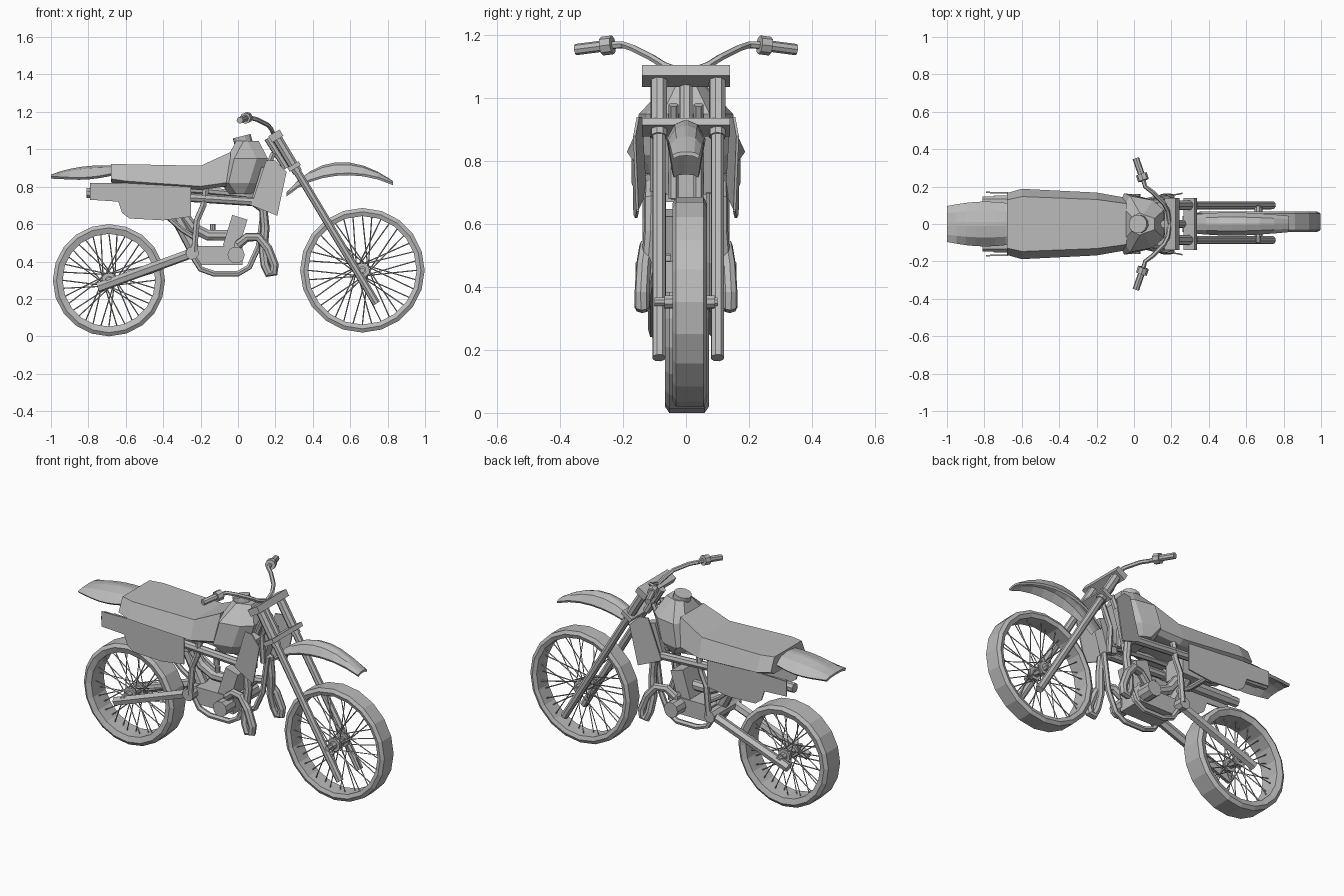
import bpy, bmesh
from math import cos, sin, pi
from mathutils import Vector, Matrix

if "Cube" in bpy.data.objects:
    bpy.data.objects.remove(bpy.data.objects["Cube"])

grey = bpy.data.materials.new("plain grey")
grey.use_nodes = True
grey.diffuse_color = (.5, .5, .5, 1)
grey.node_tree.nodes["Principled BSDF"].inputs["Base Color"].default_value = grey.diffuse_color


def finish(name, bm, mirrored=False):
    bmesh.ops.recalc_face_normals(bm, faces=bm.faces)
    mesh = bpy.data.meshes.new(name)
    bm.to_mesh(mesh)
    bm.free()
    mesh.materials.append(grey)
    obj = bpy.data.objects.new(name, mesh)
    bpy.context.collection.objects.link(obj)
    if mirrored:
        modifier = obj.modifiers.new("Mirror", "MIRROR")
        modifier.use_axis = (False, True, False)
        modifier.use_mirror_merge = False


def skin(bm, rings, closed=False):
    """Join rings of points with quads, capping the ends unless closed."""
    loops = [[bm.verts.new(point) for point in ring] for ring in rings]
    pairs = list(zip(loops, loops[1:]))
    if closed:
        pairs.append((loops[-1], loops[0]))
    else:
        bm.faces.new(loops[0])
        bm.faces.new(loops[-1])
    for a, b in pairs:
        for i in range(len(a)):
            bm.faces.new((a[i - 1], a[i], b[i], b[i - 1]))


def sweep(bm, path, radius, sides):
    """Carry a regular polygon along a path without twisting it."""
    points = [Vector(p) for p in path]
    across, rings = Vector((.1, .9, .3)), []
    for i, point in enumerate(points):
        ahead = points[min(i + 1, len(points) - 1)] - points[max(i - 1, 0)]
        ahead.normalize()
        across = (across - ahead * across.dot(ahead)).normalized()
        other = ahead.cross(across)
        turns = [2 * pi * k / sides for k in range(sides)]
        rings.append([point + (across * cos(t) + other * sin(t)) * radius for t in turns])
    skin(bm, rings)


def rod(name, path, radius, sides=6, mirrored=False):
    bm = bmesh.new()
    sweep(bm, path, radius, sides)
    finish(name, bm, mirrored)


def tube(name, path, radius, y=0, sides=6):
    """A tube in an upright plane; off the centre plane it comes as a pair."""
    rod(name, [(x, y, z) for x, z in path], radius, sides, mirrored=y > 0)


def axle(name, spot, radius, inner, outer, sides=8):
    """A pair of round bars pointing sideways."""
    x, z = spot
    rod(name, [(x, inner, z), (x, outer, z)], radius, sides, mirrored=True)


def box(name, spot, size, tilt=0, y=0):
    bm = bmesh.new()
    place = Matrix.Translation((spot[0], y, spot[-1])) @ Matrix.Rotation(tilt, 4, "Y")
    bmesh.ops.create_cube(bm, size=1, matrix=place @ Matrix.Diagonal((*size, 1)))
    finish(name, bm, mirrored=y > 0)


def loft(name, halves):
    """Each half outline is mirrored across the centre plane, then joined."""
    bm = bmesh.new()
    skin(bm, [half + [(x, -y, z) for x, y, z in reversed(half)] for half in halves])
    finish(name, bm)


def plate(name, outline, y_back, y_front):
    """A thin pair of sheets that flare evenly from back to front."""
    back = min(x for x, z in outline)
    length = max(x for x, z in outline) - back
    bm = bmesh.new()
    skin(bm, [[(x, y_back + (y_front - y_back) * (x - back) / length + shift, z)
               for x, z in outline] for shift in (0, .008)])
    finish(name, bm, mirrored=True)


def fender(name, start, peak, end, width, tip, steps=8):
    """An arched strip along a curve; tip is the share of width kept at its ends."""
    start, peak, end = Vector(start), Vector(peak), Vector(end)
    halves = []
    for i in range(steps + 1):
        t = i / steps
        x, z = start * (1 - t) ** 2 + peak * 2 * t * (1 - t) + end * t * t
        swell = sin(pi * t)
        half_width = width * (tip + (1 - tip) * swell)
        drop = .01 + .05 * swell
        arch = [(share, z - drop * share ** 3) for share in (.1, .6, 1)]
        outer = [(x, half_width * share, height) for share, height in arch]
        inner = [(x, y * .9, height - .012) for x, y, height in reversed(outer)]
        halves.append(outer + inner)
    loft(name, halves)


def wheel(name, centre, radius, rim, half_width, sides=20, spokes=36):
    def at(distance, angle, y):
        return centre + Vector((distance * cos(angle), y, distance * sin(angle)))

    # tyre with a bevelled tread
    half = [(rim, half_width * .85), (radius - .02, half_width), (radius, half_width * .8)]
    profile = half + [(r, -y) for r, y in reversed(half)]
    bm = bmesh.new()
    skin(bm, [[at(r, 2 * pi * i / sides, y) for r, y in profile]
              for i in range(sides)], closed=True)
    finish(name + "_tyre", bm)

    # hub with a flange on each side
    bm = bmesh.new()
    sweep(bm, [at(0, 0, -.08), at(0, 0, .08)], radius=.022, sides=8)
    for side in (-1, 1):
        sweep(bm, [at(0, 0, side * .03), at(0, 0, side * .05)], radius=.04, sides=8)
    finish(name + "_hub", bm)

    # crossed spokes
    bm = bmesh.new()
    for i in range(spokes):
        angle = 2 * pi * i / spokes
        lean = .9 if i // 2 % 2 else -.9
        side = .04 if i % 2 else -.04
        path = [at(.036, angle + lean, side), at(rim, angle, side * .3)]
        sweep(bm, path, radius=.0033, sides=4)
    finish(name + "_spokes", bm)


FRONT_HUB = Vector((.665, .012, .353))
REAR_HUB = Vector((-.69, .003, .3))
wheel("front_wheel", FRONT_HUB, radius=.333, rim=.29, half_width=.055)
wheel("rear_wheel", REAR_HUB, radius=.3, rim=.248, half_width=.07)

# front fork, clamps and steering head
FORK_FOOT = Vector((.74, .007, .175))
FORK_AXIS = Vector((-.6, 0, 1)).normalized()
FORK_TILT = -.54


def on_fork(distance, y=0):
    return FORK_FOOT + FORK_AXIS * distance + Vector((0, y, 0))


for side, y in (("right", -.093), ("left", .093)):
    rod(side + "_fork_leg", [on_fork(0, y), on_fork(.9, y)], radius=.022, sides=8)
    rod(side + "_fork_upper", [on_fork(.82, y), on_fork(1.06, y)], radius=.027, sides=8)
for name, distance, height in (("upper_clamp", 1.045, .04), ("lower_clamp", .855, .025)):
    box(name, on_fork(distance, -.01), (.07, .28, height), FORK_TILT)
tube("steering_head", [(.16, 1.06), (.26, .9)], radius=.022, sides=8)
axle("front_axle", FRONT_HUB.xz, radius=.014, inner=.05, outer=.1)

# handlebar with collars and grips
grip_start, grip_end = Vector((.045, .25, 1.168)), Vector((.01, .35, 1.155))
bend = [(.19, 0, 1.08), (.18, .07, 1.105), (.16, .11, 1.13), (.1, .17, 1.16), (.06, .2, 1.17)]
rod("handlebar", bend + [grip_start, grip_end], radius=.012, mirrored=True)
rod("hand_grips", [grip_start, grip_end], radius=.018, sides=8, mirrored=True)
collar = (grip_end - grip_start) * .17
rod("grip_collars", [grip_start - collar, grip_start + collar], .03, 8, mirrored=True)

# fenders
fender("front_fender", (.26, .77), (.5, 1.06), (.83, .83), width=.062, tip=.7)
fender("rear_fender", (-1, .865), (-.8, .94), (-.58, .9), width=.12, tip=.8)

# seat, rising to its nose against the tank
loft("seat", [[(x, .78 * width, top), (x, width, top - depth),
               (x, .8 * width, top - depth - .02)]
              for x, width, top, depth in ((-.68, .165, .922, .08), (-.6, .188, .92, .09),
                                           (-.2, .168, .912, .11), (-.04, .14, .985, .16))])

# fuel tank and cap
loft("fuel_tank", [[(back, width * .6, z), (back + .04, width, z),
                    (front - .06, width * .85, z), (front, width * .5, z)]
                   for z, back, front, width in ((.76, -.05, .09, .13), (.82, -.09, .12, .165),
                                                 (.95, -.06, .16, .15), (1.045, -.01, .11, .06))])
tube("fuel_cap", [(.03, 1.03), (.02, 1.07)], radius=.05, sides=12)

# thin panels, with the radiators behind the front pair
plate("radiator_shrouds", [(.15, .94), (.2, .94), (.26, .88), (.21, .645), (.07, .7)],
      y_back=.125, y_front=.16)
plate("side_panels", [(-.79, .82), (-.25, .82), (-.25, .64), (-.4, .62), (-.58, .63),
                      (-.62, .66), (-.64, .72), (-.79, .73)], y_back=.165, y_front=.15)
box("radiators", (.13, .8), (.07, .06, .2), tilt=.3, y=.085)

# exhaust pipes looping ahead of the engine, and mufflers
loop = [(0, .1, .49), (.05, .11, .53), (.11, .125, .53), (.16, .135, .47), (.195, .14, .38),
        (.19, .14, .34), (.165, .14, .335), (.145, .135, .38), (.135, .12, .46)]
riser = [(.145, .11, .58), (.135, .11, .68), (.08, .11, .72), (-.3, .12, .745)]
rod("exhaust_pipes", loop + riser, radius=.024, sides=8, mirrored=True)
tube("mufflers", [(-.75, .765), (-.3, .75)], radius=.033, y=.12, sides=8)
tube("muffler_tips", [(-.81, .767), (-.75, .765)], radius=.028, y=.12, sides=8)

# engine
box("crankcase", (-.1, .432), (.25, .16, .1))
axle("engine_covers", (-.01, .435), radius=.046, inner=.07, outer=.16, sides=10)
box("engine_cylinder", (-.015, .555), (.085, .15, .17), tilt=.3)
axle("exhaust_ports", (0, .49), radius=.022, inner=.05, outer=.11)
tube("intake_pipe", [(-.04, .54), (-.16, .54), (-.24, .58), (-.3, .66)], radius=.03, sides=8)
tube("carburettor", [(-.135, .53), (-.135, .6)], radius=.014, sides=8)
box("air_box", (-.36, .74), (.16, .14, .14))

# frame tubes
tube("cradle_tubes", [(-.25, .44), (-.2, .36), (-.13, .335), (0, .335), (.06, .37),
                      (.11, .48), (.14, .7)], radius=.016, y=.08)
tube("head_struts", [(.19, .98), (.13, .84), (.14, .68)], radius=.016, y=.04)
tube("seat_posts", [(-.17, .8), (-.185, .7), (-.22, .62), (-.235, .45)], radius=.018, y=.12)
tube("top_rails", [(-.6, .8), (-.18, .78), (.13, .75)], radius=.018, y=.07)
tube("rear_struts", [(-.4, .66), (-.3, .57), (-.22, .52)], radius=.014, y=.1)
tube("rear_shock", [(-.36, .7), (-.24, .47)], radius=.035, sides=8)

# swing arm with its pivot and the rear axle
pivot = (-.245, .445)
tube("swing_arm", [pivot, (-.75, .26)], radius=.027, y=.095)
axle("arm_pivot", pivot, radius=.036, inner=0, outer=.13)
axle("rear_axle", REAR_HUB.xz, radius=.016, inner=.05, outer=.11)
